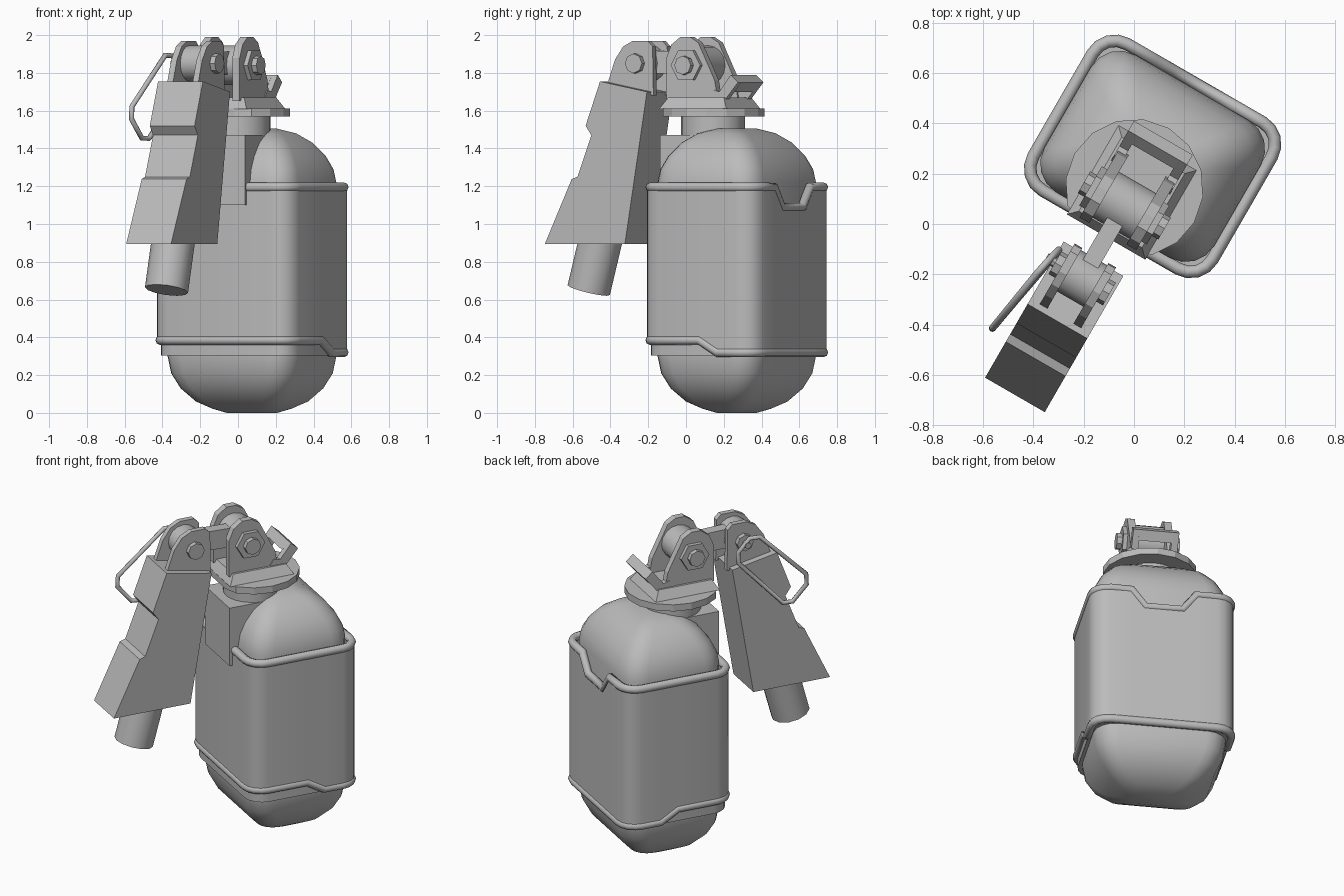
import bpy, bmesh, math
from mathutils import Matrix, Vector

if "Cube" in bpy.data.objects:
    bpy.data.objects.remove(bpy.data.objects["Cube"])

# Everything is built square-on, then turned into place
PLACE = Matrix.Translation((-0.061, 0.035, 0)) @ Matrix.Rotation(math.radians(-30), 4, 'Z')
MID = 0.27  # depth centre of the canister

grey = bpy.data.materials.new("grey_metal")
grey.use_nodes = True
grey.diffuse_color = (0.5, 0.5, 0.5, 1)
grey.node_tree.nodes["Principled BSDF"].inputs["Base Color"].default_value = (0.5, 0.5, 0.5, 1)


def finish(name, data, smooth=None):
    ob = bpy.data.objects.new(name, data)
    bpy.context.scene.collection.objects.link(ob)
    data.materials.append(grey)
    ob.matrix_world = PLACE
    if smooth:
        bpy.ops.object.select_all(action='DESELECT')
        ob.select_set(True)
        bpy.context.view_layer.objects.active = ob
        bpy.ops.object.shade_smooth_by_angle(angle=math.radians(smooth))
    return ob


def loft(name, rings, smooth=None, caps=True):
    """Skin a stack of equal-length point rings."""
    bm = bmesh.new()
    loops = [[bm.verts.new(p) for p in ring] for ring in rings]
    n = len(loops[0])
    for low, high in zip(loops, loops[1:]):
        for i in range(n):
            j = (i + 1) % n
            bm.faces.new((low[i], low[j], high[j], high[i]))
    if caps:
        bm.faces.new(loops[0][::-1])
        bm.faces.new(loops[-1])
    bmesh.ops.recalc_face_normals(bm, faces=bm.faces)
    me = bpy.data.meshes.new(name)
    bm.to_mesh(me)
    bm.free()
    return finish(name, me, smooth)


def side_plate(name, profile, x0, x1):
    return loft(name, [[(x, y, z) for y, z in profile] for x in (x0, x1)])


def box(name, half, y0, y1, z0, z1, taper=0):
    rings = []
    for z, t in ((z0, 0), (z1, taper)):
        h = half - t
        rings.append([(-h, y0 + t, z), (h, y0 + t, z), (h, y1 - t, z), (-h, y1 - t, z)])
    return loft(name, rings)


def rod(name, a, b, r, sides=16, smooth=40):
    a, b = Vector(a), Vector(b)
    turn = (b - a).to_track_quat('Z', 'Y')
    ring = [turn @ Vector((r * math.cos(k * math.tau / sides), r * math.sin(k * math.tau / sides), 0))
            for k in range(sides)]
    return loft(name, [[end + p for p in ring] for end in (a, b)], smooth)


def wire(name, points, r):
    cu = bpy.data.curves.new(name, 'CURVE')
    cu.dimensions = '3D'
    cu.bevel_depth = r
    cu.bevel_resolution = 2
    sp = cu.splines.new('POLY')
    sp.points.add(len(points) - 1)
    for q, p in zip(sp.points, points):
        q.co = (*p, 1)
    sp.use_cyclic_u = True
    sp.use_smooth = True
    return finish(name, cu)


def rounded(a, b, r, steps=4):
    """Rounded rectangle outline around the canister centre."""
    pts = []
    for k, (sx, sy) in enumerate(((1, 1), (-1, 1), (-1, -1), (1, -1))):
        for i in range(steps + 1):
            t = math.radians(90 * (k + i / steps))
            pts.append((sx * (a - r) + r * math.cos(t), MID + sy * (b - r) + r * math.sin(t)))
    return pts


def banded(a, b, r):
    """Rounded outline with extra points where the rims step or dip."""
    pts = rounded(a, b, r)
    back = [(x, MID + b) for x in (0.19, 0.11, -0.11, -0.19)]
    left = [(-a, y) for y in (0.39, 0.28)]
    right = [(a, y) for y in (0.28, 0.39)]
    return pts[:5] + back + pts[5:10] + left + pts[10:] + right


def top_z(x, y):
    dip = min(1, max(0, (0.19 - abs(x)) / 0.08)) if y > MID + 0.33 else 0
    return 1.195 - 0.105 * dip


def low_z(x, y):
    return 0.385 - 0.065 * min(1, max(0, (y - 0.28) / 0.11))


# Inner vessel with domed ends
stages = [(0.0, 0.25), (0.022, 0.19), (0.06, 0.12), (0.13, 0.055), (0.21, 0.015), (0.30, 0),
          (1.22, 0), (1.29, 0.012), (1.36, 0.045), (1.43, 0.1), (1.48, 0.17), (1.505, 0.25)]
loft("inner_vessel", [[(x, y, z) for x, y in rounded(0.39 - d, 0.315 - d, max(0.13 - 0.3 * d, 0.04))]
                      for z, d in stages], 50)
loft("lower_liner", [[(x, y, z) for x, y in rounded(0.41, 0.335, 0.11)] for z in (0.305, 0.5)], 40)

# Outer sleeve and its two rolled rims
outline = banded(0.425, 0.35, 0.11)
loft("outer_sleeve", [[(x, y, f(x, y)) for x, y in outline] for f in (low_z, top_z)], 40, caps=False)
for name, f in (("lower_rim", low_z), ("upper_rim", top_z)):
    wire(name, [(x, y, f(x, y)) for x, y in banded(0.411, 0.336, 0.1)], 0.025)

# Neck and flange
box("neck_block", 0.17, -0.1, 0.16, 1.1, 1.47)
NECK = 0.125
rod("neck", (0, NECK, 1.4), (0, NECK, 1.58), 0.17, 24)
circle = [(0.275 * math.cos(k * math.pi / 8), NECK + 0.275 * math.sin(k * math.pi / 8)) for k in range(16)]
loft("flange", [[(x, max(y, -0.1), z) for x, y in circle] for z in (1.57, 1.612)])
box("bracket_base", 0.18, -0.1, 0.31, 1.61, 1.67, 0.035)

# Body clevis, hinge bolts and rear catch, on both sides
BY, BZ = 0.045, 1.84
HY, HZ = -0.29, 1.85
ear = [(-0.085, 1.65), (-0.085, 1.88), (-0.055, 1.95), (0.0, 1.99), (0.06, 1.99),
       (0.11, 1.96), (0.15, 1.88), (0.21, 1.76), (0.23, 1.65)]
catch_arm = [(0.16, 1.65), (0.20, 1.71), (0.24, 1.70), (0.31, 1.79), (0.355, 1.75), (0.27, 1.65)]
handle_ear = [(-0.47, 1.73), (-0.42, 1.87), (-0.37, 1.94), (-0.31, 1.97), (-0.22, 1.97),
              (-0.19, 1.94), (-0.185, 1.68)]
for s, side in ((1, "left"), (-1, "right")):
    side_plate(side + "_bracket_ear", ear, s * 0.085, s * 0.13)
    side_plate(side + "_catch_arm", catch_arm, s * 0.095, s * 0.135)
    rod(side + "_bracket_nut", (s * 0.12, BY, BZ), (s * 0.155, BY, BZ), 0.09, 6, None)
    rod(side + "_bracket_bolt", (s * 0.15, BY, BZ), (s * 0.185, BY, BZ), 0.05, 8, None)
    side_plate(side + "_handle_ear", handle_ear, s * 0.06, s * 0.095)
    rod(side + "_handle_bolt", (s * 0.09, HY, HZ), (s * 0.125, HY, HZ), 0.052, 8, None)
side_plate("catch_bar", [(0.27, 1.74), (0.31, 1.79), (0.355, 1.75), (0.315, 1.7)], -0.1, 0.1)

# Rollers and the link joining the two hinges
rod("bracket_roller", (-0.085, BY, BZ), (0.085, BY, BZ), 0.105)
rod("handle_roller", (-0.062, HY, HZ), (0.062, HY, HZ), 0.095)
side_plate("hinge_link", [(HY, 1.80), (BY, 1.79), (BY, 1.91), (HY, 1.92)], -0.035, 0.035)

# Handle with its stepped front and round foot
side_plate("handle", [(-0.487, 1.755), (-0.575, 1.52), (-0.54, 1.47), (-0.625, 1.25), (-0.66, 1.238),
                      (-0.825, 0.893), (-0.335, 0.893), (-0.2, 1.7)], -0.137, 0.137)
rod("handle_foot", (0, -0.545, 0.98), (0, -0.635, 0.65), 0.115, 12)

# Pull ring with clipped corners, held by a small pin
corners = [Vector(c) for c in ((-0.16, -0.33, 1.925), (-0.215, -0.67, 1.59),
                               (-0.19, -0.53, 1.42), (-0.13, -0.21, 1.77))]
ring = []
for i, c in enumerate(corners):
    for other in (corners[i - 1], corners[(i + 1) % 4]):
        ring.append(c + (other - c).normalized() * 0.045)
wire("pull_ring", ring, 0.014)
rod("ring_pin", (-0.09, HY, HZ), (-0.165, HY, HZ), 0.02, 8)
